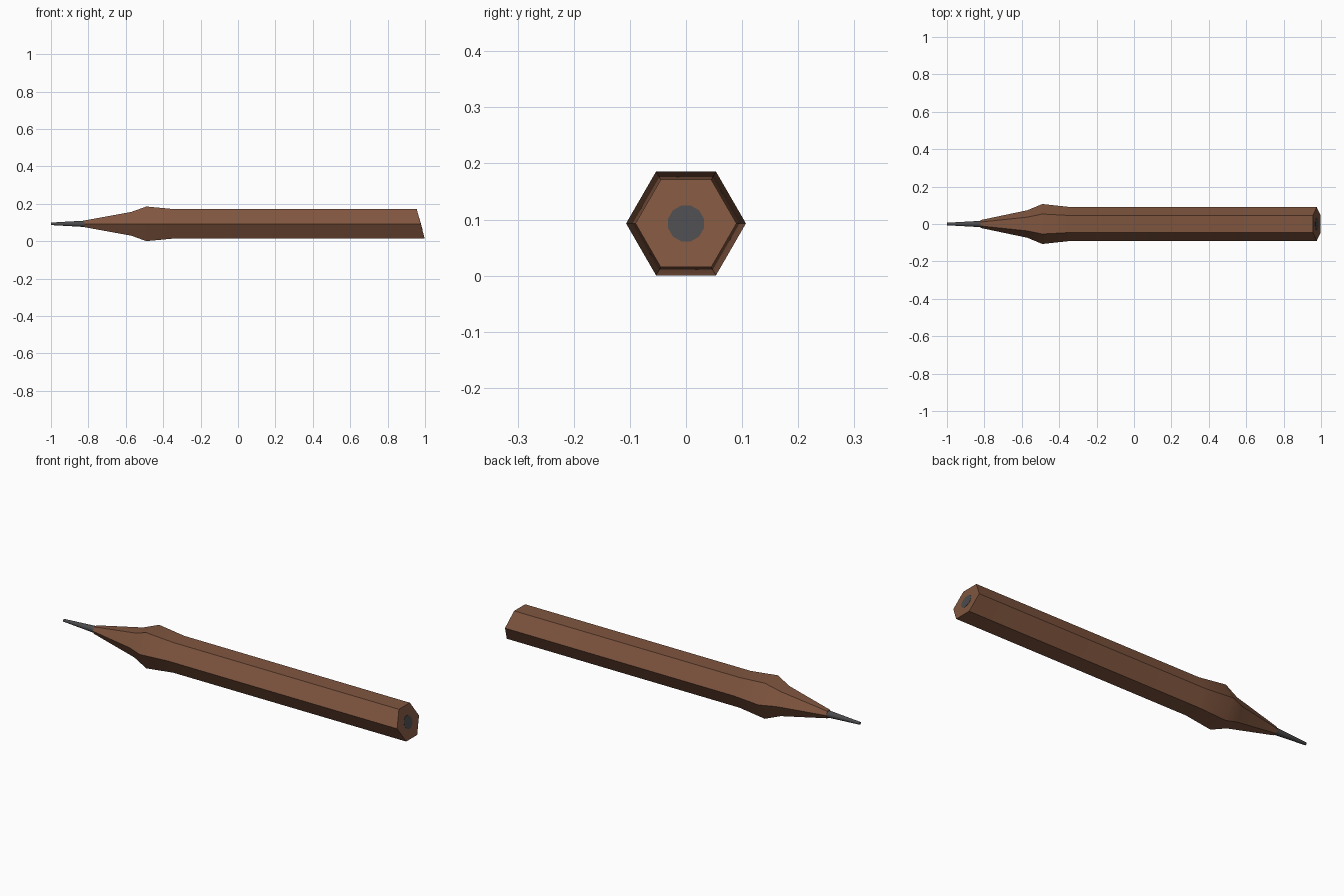
import bpy, bmesh, math

if "Cube" in bpy.data.objects:
    bpy.data.objects.remove(bpy.data.objects["Cube"])

CENTRE_Z = 0.093
SLANT = 0.27  # the back end is cut at an angle


def material(name, colour):
    m = bpy.data.materials.new(name)
    m.diffuse_color = (*colour, 1)
    m.use_nodes = True
    m.node_tree.nodes["Principled BSDF"].inputs["Base Color"].default_value = m.diffuse_color
    return m


def lathe_x(name, sides, profile, mat, phase=0.0):
    """Closed solid from (x, radius) stations along x; last ring is slanted."""
    bm = bmesh.new()
    rings = []
    for i, (x, r) in enumerate(profile):
        ring = []
        for k in range(sides):
            a = phase + 2 * math.pi * k / sides
            y, z = r * math.cos(a), r * math.sin(a)
            shift = -SLANT * z if i == len(profile) - 1 else 0
            ring.append(bm.verts.new((x + shift, y, z + CENTRE_Z)))
        rings.append(ring)
    for a, b in zip(rings, rings[1:]):
        for k in range(sides):
            n = (k + 1) % sides
            bm.faces.new((a[k], a[n], b[n], b[k]))
    bm.faces.new(rings[0])
    bm.faces.new(rings[-1])
    bmesh.ops.recalc_face_normals(bm, faces=bm.faces[:])
    mesh = bpy.data.meshes.new(name)
    bm.to_mesh(mesh)
    bm.free()
    mesh.materials.append(mat)
    ob = bpy.data.objects.new(name, mesh)
    bpy.context.collection.objects.link(ob)
    bpy.ops.object.select_all(action='DESELECT')
    ob.select_set(True)
    bpy.context.view_layer.objects.active = ob
    bpy.ops.object.shade_smooth_by_angle(angle=math.radians(30))
    return ob


wood = material("brown wood", (0.215, 0.092, 0.050))
graphite = material("dark grey graphite", (0.07, 0.07, 0.075))

# Hexagonal barrel with flared shoulder and sharpened cone
lathe_x("barrel", 6, [(-0.82, 0.021), (-0.57, 0.0735), (-0.49, 0.1068),
                      (-0.34, 0.0905), (0.977, 0.0900)], wood)

# Lead running through the barrel, showing as the point and the end disc
lathe_x("lead", 12, [(-1.0, 0.007), (-0.82, 0.0175), (-0.6, 0.033),
                     (0.978, 0.033)], graphite, math.pi / 12)
